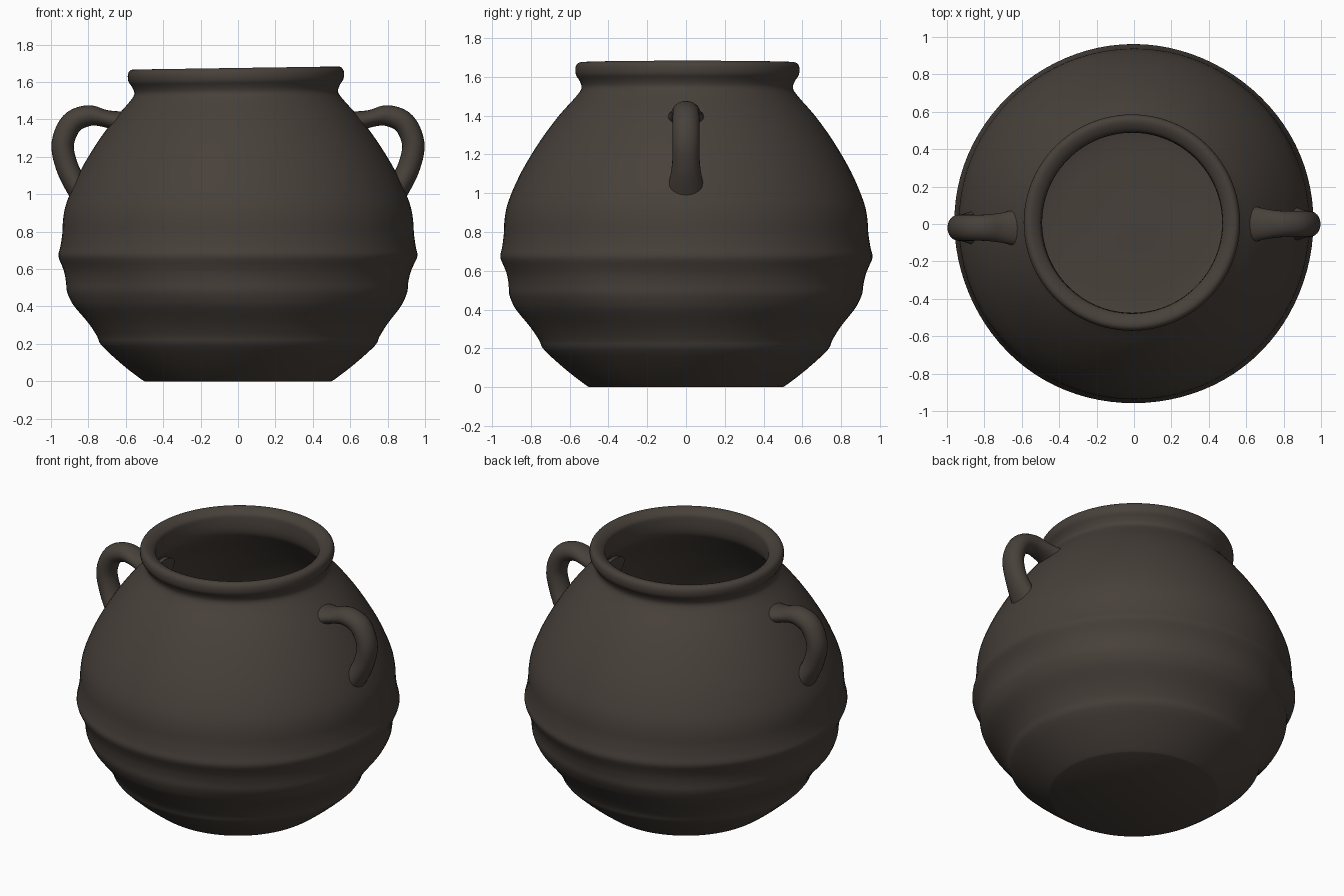
import bpy
import bmesh
import math
from mathutils import Vector

cube = bpy.data.objects.get("Cube")
if cube:
    bpy.data.objects.remove(cube, do_unlink=True)

clay = bpy.data.materials.new("dark_brown_clay")
clay.use_nodes = True
COLOUR = (0.064, 0.052, 0.043, 1)
clay.diffuse_color = COLOUR
shader = clay.node_tree.nodes["Principled BSDF"]
shader.inputs["Base Color"].default_value = COLOUR
shader.inputs["Roughness"].default_value = 0.9


def smooth_path(points, steps):
    """Catmull-Rom curve through points of any dimension."""
    pts = [Vector(p) for p in points]
    pts = [pts[0] * 2 - pts[1]] + pts + [pts[-1] * 2 - pts[-2]]
    out = []
    for a, b, c, d in zip(pts, pts[1:], pts[2:], pts[3:]):
        for i in range(steps):
            t = i / steps
            out.append(0.5 * (2 * b + (c - a) * t + (2 * a - 5 * b + 4 * c - d) * t * t
                              + (3 * b - a - 3 * c + d) * t ** 3))
    return out + [pts[-2]]


def skin(name, rings):
    """Bridge successive rings and cap both ends."""
    bm = bmesh.new()
    loops = [[bm.verts.new(co) for co in ring] for ring in rings]
    count = len(loops[0])
    for low, high in zip(loops, loops[1:]):
        for i in range(count):
            j = (i + 1) % count
            bm.faces.new((low[i], low[j], high[j], high[i]))
    bm.faces.new(loops[0][::-1])
    bm.faces.new(loops[-1])
    bmesh.ops.recalc_face_normals(bm, faces=bm.faces)
    mesh = bpy.data.meshes.new(name)
    bm.to_mesh(mesh)
    bm.free()
    mesh.materials.append(clay)
    obj = bpy.data.objects.new(name, mesh)
    bpy.context.collection.objects.link(obj)
    bpy.ops.object.select_all(action='DESELECT')
    obj.select_set(True)
    bpy.context.view_layer.objects.active = obj
    bpy.ops.object.shade_smooth_by_angle(angle=math.radians(50))
    return obj


def pot_ring(r, z, sides=96):
    """One thrown ring, with a slight hand-made lean and wobble."""
    ring = []
    lean = max(0, z - 1) / 0.68
    for i in range(sides):
        a = math.tau * i / sides
        groove = math.exp(-((z - 0.45) / 0.25) ** 2)
        rr = r + 0.005 * groove * math.sin(5 * a + 9 * z)
        x = rr * math.cos(a) - 0.012 * lean
        ring.append((x, rr * math.sin(a) + 0.008 * lean, z + 0.015 * x * lean))
    return ring


# Pot body: ridged outside, rolled rim, hollow inside
outside = [(0.50, 0.0), (0.53, 0.02), (0.62, 0.09), (0.73, 0.19), (0.755, 0.24),
           (0.80, 0.31), (0.865, 0.39), (0.89, 0.43), (0.91, 0.48), (0.915, 0.53),
           (0.925, 0.58), (0.94, 0.62), (0.96, 0.67), (0.95, 0.72), (0.94, 0.79),
           (0.935, 0.87), (0.915, 0.96), (0.85, 1.11), (0.755, 1.27), (0.66, 1.40),
           (0.58, 1.49), (0.545, 1.54), (0.556, 1.58), (0.575, 1.61), (0.577, 1.65),
           (0.56, 1.673), (0.53, 1.672), (0.495, 1.65), (0.485, 1.62)]
inside = [(0.485, 1.53), (0.53, 1.46), (0.69, 1.27), (0.85, 0.95), (0.88, 0.7),
          (0.81, 0.43), (0.66, 0.2), (0.52, 0.1), (0.3, 0.08), (0.02, 0.08)]
profile = smooth_path(outside + inside, 3)
skin("pot_body", [pot_ring(max(r, 0.01), max(z, 0)) for r, z in profile])


# Loop handles: oval tube, flared where it joins the body
# Each station is x, z, thickness radius, width radius
stations = [(0.54, 1.36, 0.09, 0.13), (0.63, 1.385, 0.06, 0.10), (0.71, 1.405, 0.046, 0.08),
            (0.80, 1.42, 0.056, 0.07), (0.89, 1.38, 0.06, 0.07), (0.937, 1.27, 0.06, 0.07),
            (0.915, 1.15, 0.06, 0.072), (0.86, 1.04, 0.062, 0.09), (0.79, 0.94, 0.07, 0.11)]


def handle(name, side, y):
    path = smooth_path(stations, 5)
    rings = []
    for i, s in enumerate(path):
        before, after = path[max(i - 1, 0)], path[min(i + 1, len(path) - 1)]
        tangent = Vector((after[0] - before[0], after[1] - before[1])).normalized()
        ring = []
        for k in range(24):
            a = math.tau * k / 24
            off = s[2] * math.cos(a)
            ring.append((side * (s[0] - tangent.y * off), y + s[3] * math.sin(a),
                         s[1] + tangent.x * off))
        rings.append(ring)
    skin(name, rings)


handle("left_handle", 1, 0.0)
handle("right_handle", -1, -0.02)
